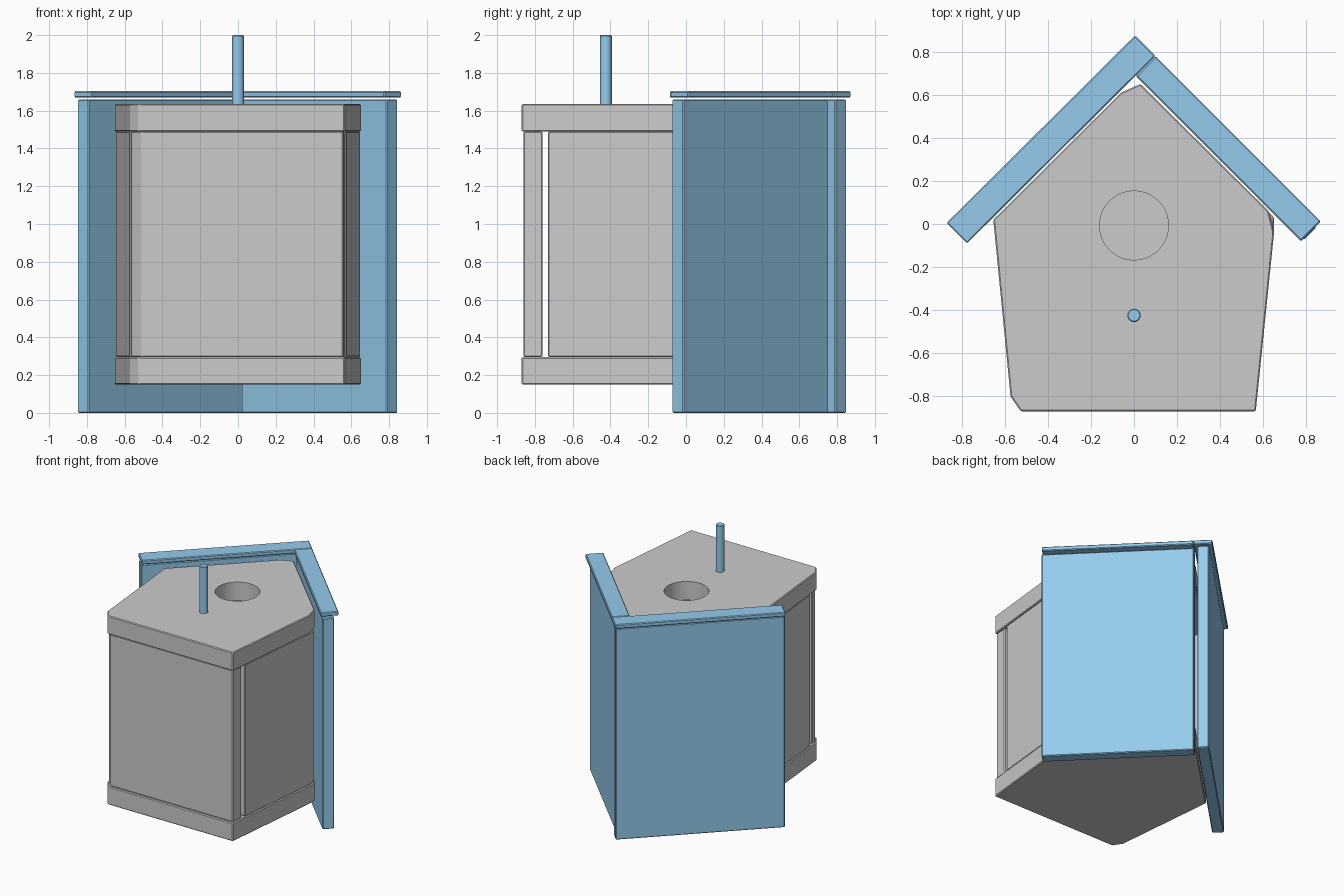
import bpy
import bmesh

if "Cube" in bpy.data.objects:
    bpy.data.objects.remove(bpy.data.objects["Cube"])

blue = bpy.data.materials.new("blue_paint")
blue.diffuse_color = (0.3, 0.6, 0.85, 1)
blue.use_nodes = True
blue.node_tree.nodes["Principled BSDF"].inputs["Base Color"].default_value = blue.diffuse_color


def prism(name, outline, z0, z1, mat=None, bevel=0.006):
    """Extrude an xy outline from z0 to z1 and soften its edges."""
    bm = bmesh.new()
    face = bm.faces.new([bm.verts.new((x, y, z0)) for x, y in outline])
    new = bmesh.ops.extrude_face_region(bm, geom=[face])["geom"]
    verts = [v for v in new if isinstance(v, bmesh.types.BMVert)]
    bmesh.ops.translate(bm, verts=verts, vec=(0, 0, z1 - z0))
    bmesh.ops.recalc_face_normals(bm, faces=bm.faces)
    mesh = bpy.data.meshes.new(name)
    bm.to_mesh(mesh)
    bm.free()
    obj = bpy.data.objects.new(name, mesh)
    bpy.context.collection.objects.link(obj)
    if mat:
        mesh.materials.append(mat)
    if bevel:
        mod = obj.modifiers.new("soft_edges", 'BEVEL')
        mod.width = bevel
        mod.segments = 1
    return obj


def cylinder(name, radius, y, z0, z1, sides):
    bpy.ops.mesh.primitive_cylinder_add(vertices=sides, radius=radius, depth=z1 - z0,
                                        location=(0, y, (z0 + z1) / 2))
    obj = bpy.context.object
    obj.name = name
    return obj


# Front and back panels: house outline with hand-cut corners
def house(right_corner):
    return [(-0.525, -0.87), (0.565, -0.87), (0.65, -0.04), right_corner,
            (0.03, 0.65), (-0.06, 0.61), (-0.653, 0.02), (-0.573, -0.80)]


front = prism("front_panel", house((0.625, 0.06)), 1.49, 1.635)
prism("back_panel", house((0.65, 0.03)), 0.15, 0.295)

# Round entrance through the front panel
cutter = cylinder("entrance_cutter", 0.16, -0.007, 1.3, 1.8, 48)
cutter.hide_render = True
cutter.hide_viewport = True
cut = front.modifiers.new("entrance", 'BOOLEAN')
cut.operation = 'DIFFERENCE'
cut.object = cutter
cut.solver = 'EXACT'

# Floor board and the two leaning side walls
prism("floor_board", [(-0.51, -0.86), (0.557, -0.86), (0.565, -0.76),
                      (-0.565, -0.76), (-0.562, -0.80)], 0.295, 1.49)
for side, name in ((-1, "left_wall"), (1, "right_wall")):
    prism(name, [(side * x, y) for x, y in
                 [(0.573, -0.73), (0.646, 0.0), (0.635, 0.03),
                  (0.545, 0.12), (0.47, -0.73)]], 0.295, 1.49)

# Roof boards, with a narrow gap at the ridge
prism("left_roof_board", [(-0.85, -0.015), (-0.79, -0.075),
                          (0.075, 0.79), (0.015, 0.85)], 0.0, 1.66, blue)
prism("right_roof_board", [(0.847, -0.015), (0.787, -0.075),
                           (0.017, 0.695), (0.077, 0.755)], 0.0, 1.66, blue)

# Wider trim strips across the front edge of the roof
prism("left_roof_trim", [(-0.87, 0.005), (-0.775, -0.09),
                         (0.10, 0.78), (0.005, 0.875)], 1.67, 1.703, blue)
prism("right_roof_trim", [(0.867, 0.012), (0.775, -0.08),
                          (0.008, 0.687), (0.10, 0.779)], 1.67, 1.703, blue)

# Perch peg below the entrance
perch = cylinder("perch", 0.031, -0.424, 1.50, 2.0, 24)
perch.data.materials.append(blue)
mod = perch.modifiers.new("soft_edges", 'BEVEL')
mod.width = 0.004
mod.segments = 1
mod.limit_method = 'ANGLE'
bpy.ops.object.shade_smooth_by_angle()
